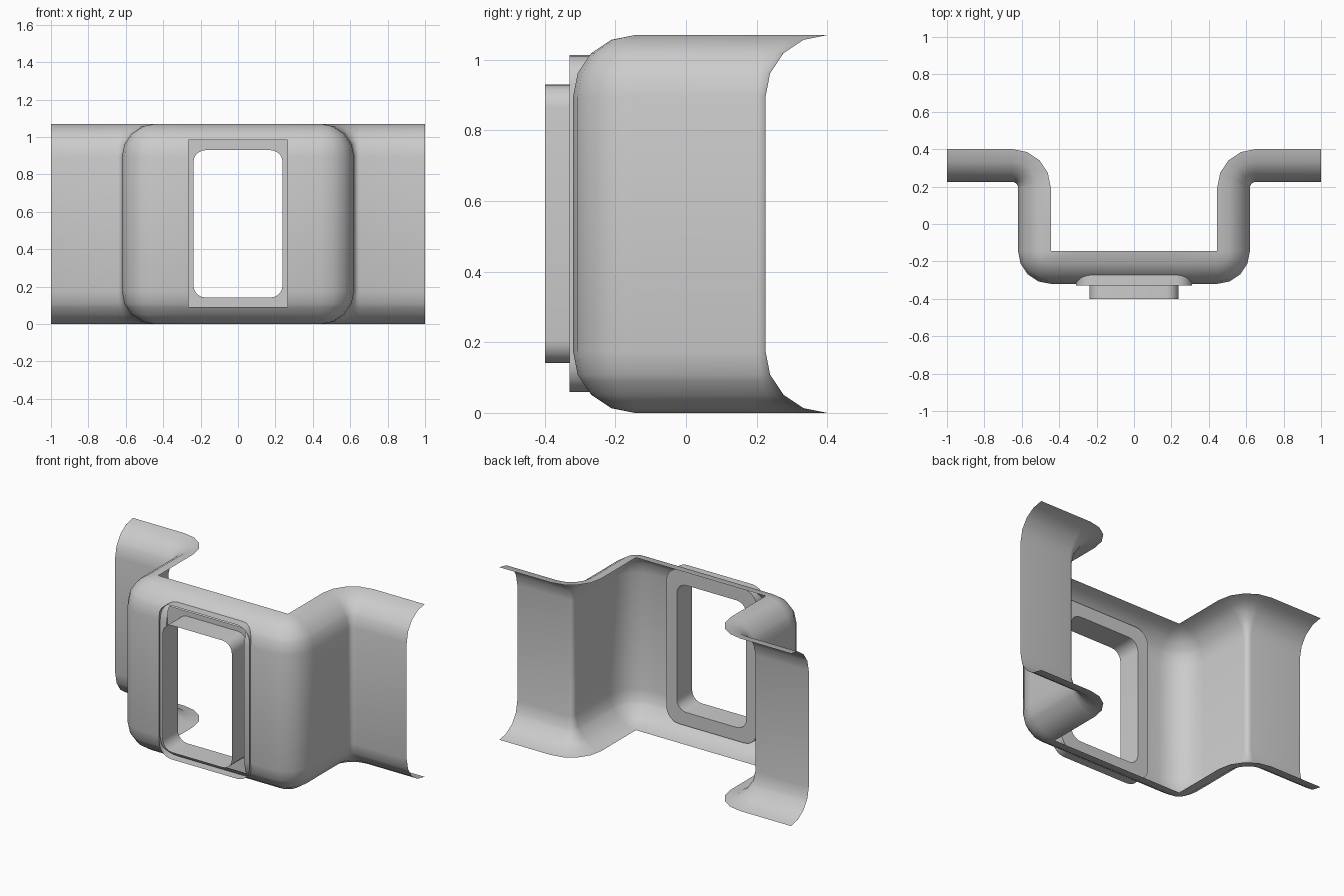
import bpy, bmesh
from math import cos, sin, pi

if "Cube" in bpy.data.objects:
    bpy.data.objects.remove(bpy.data.objects["Cube"])

H = 1.07      # total height
D = 0.175     # depth of the rolled top and bottom edges
SEG = 4       # segments per rounded corner


def finish(bm, name):
    me = bpy.data.meshes.new(name)
    bm.to_mesh(me)
    bm.free()
    ob = bpy.data.objects.new(name, me)
    bpy.context.collection.objects.link(ob)
    bpy.ops.object.select_all(action='DESELECT')
    ob.select_set(True)
    bpy.context.view_layer.objects.active = ob
    bpy.ops.object.shade_smooth_by_angle(angle=pi / 6)
    return ob


def skin(bm, rows, closed=False):
    """Join rows of points with quads."""
    vs = [[bm.verts.new(p) for p in r] for r in rows]
    n = len(vs[0])
    for a, b in zip(vs, vs[1:]):
        for i in range(n if closed else n - 1):
            j = (i + 1) % n
            bm.faces.new((a[i], a[j], b[j], b[i]))


def plan_line(d):
    """Plan outline of the bent sheet, offset inward by d."""
    left = [(-1, 0.225 + d)]
    for i in range(SEG + 1):
        a = pi / 2 * (1 - i / SEG)
        left.append((-0.65 + (0.03 + d) * cos(a), 0.195 + (0.03 + d) * sin(a)))
    for i in range(SEG + 1):
        a = pi + pi / 2 * i / SEG
        left.append((-0.445 + (D - d) * cos(a), -0.145 + (D - d) * sin(a)))
    return left + [(-x, y) for x, y in reversed(left)]


# Bent sheet: C-shaped section swept along the plan outline
section = []
for i in range(SEG + 1):
    a = pi / 2 * i / SEG
    section.append((D * (1 - sin(a)), D * (1 - cos(a))))
section += [(d, H - z) for d, z in reversed(section)]
bm = bmesh.new()
skin(bm, [[(x, y, z) for x, y in plan_line(d)] for d, z in section])
bmesh.ops.remove_doubles(bm, verts=bm.verts, dist=1e-4)
bmesh.ops.recalc_face_normals(bm, faces=bm.faces)

# Rectangular window cut in the sheet's front wall
X, Z0, Z1 = 0.265, 0.09, 0.983
for co, no in (((X, 0, 0), (1, 0, 0)), ((-X, 0, 0), (1, 0, 0)),
               ((0, 0, Z0), (0, 0, 1)), ((0, 0, Z1), (0, 0, 1))):
    bmesh.ops.bisect_plane(bm, geom=bm.verts[:] + bm.edges[:] + bm.faces[:],
                           plane_co=co, plane_no=no)
inside = []
for f in bm.faces:
    c = f.calc_center_median()
    if abs(c.x) < X and Z0 < c.z < Z1:
        inside.append(f)
bmesh.ops.delete(bm, geom=inside, context='FACES')
finish(bm, "bent_sheet")


def loop(hx, hz, r, y):
    """Rounded rectangle facing the front."""
    pts = []
    for k, (sx, sz) in enumerate(((1, 1), (-1, 1), (-1, -1), (1, -1))):
        for i in range(6):
            a = pi / 2 * (k + i / 5)
            pts.append((sx * (hx - r) + r * cos(a), y,
                        0.536 + sz * (hz - r) + r * sin(a)))
    return pts


# Window frame: outer rim, flat back flange and forward-pointing tube
bm = bmesh.new()
skin(bm, [loop(0.31, 0.477, 0.085, -0.33),
          loop(0.31, 0.477, 0.085, -0.25),
          loop(0.238, 0.394, 0.065, -0.25),
          loop(0.238, 0.394, 0.065, -0.40)], closed=True)
bmesh.ops.recalc_face_normals(bm, faces=bm.faces)
finish(bm, "window_frame")
